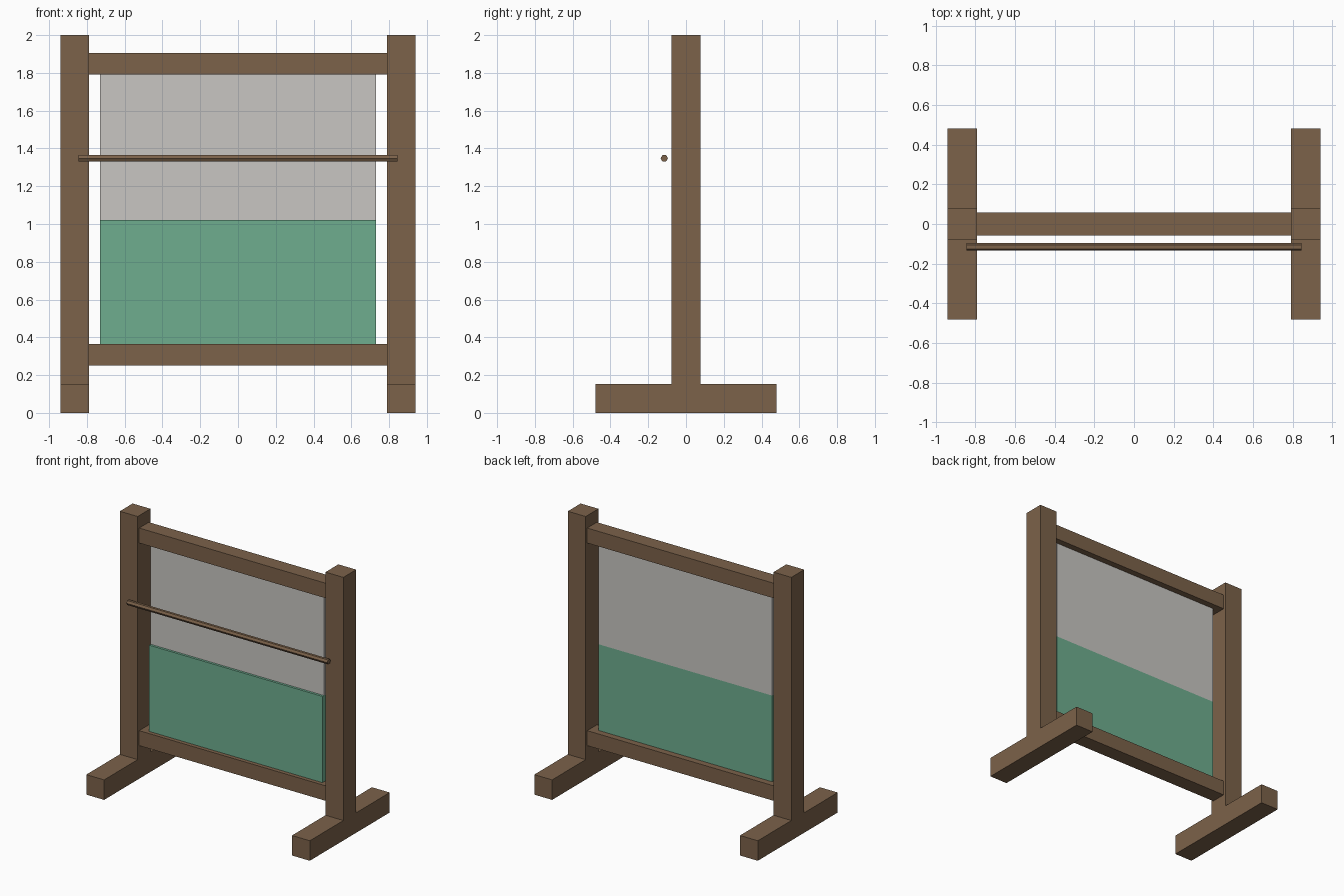
import bpy
import math

if "Cube" in bpy.data.objects:
    bpy.data.objects.remove(bpy.data.objects["Cube"])


def material(name, rgb):
    m = bpy.data.materials.new(name)
    m.diffuse_color = (*rgb, 1)
    m.use_nodes = True
    m.node_tree.nodes["Principled BSDF"].inputs["Base Color"].default_value = m.diffuse_color
    return m


WOOD = material("brown wood", (0.20, 0.122, 0.068))
WARP = material("pale thread", (0.58, 0.565, 0.54))
WEAVE = material("green cloth", (0.156, 0.418, 0.275))


def box(name, lo, hi, mat):
    """Axis-aligned box between two corners."""
    centre = [(a + b) / 2 for a, b in zip(lo, hi)]
    bpy.ops.mesh.primitive_cube_add(size=1, location=centre)
    ob = bpy.context.object
    ob.name = name
    ob.scale = [b - a for a, b in zip(lo, hi)]
    bpy.ops.object.transform_apply(location=False, rotation=False, scale=True)
    ob.data.materials.append(mat)
    return ob


# Side posts standing on long feet
for side, x in (("left", -0.865), ("right", 0.865)):
    box(side + "_foot", (x - 0.075, -0.48, 0), (x + 0.075, 0.48, 0.152), WOOD)
    box(side + "_post", (x - 0.075, -0.077, 0.152), (x + 0.075, 0.077, 2.0), WOOD)

# Cross beams between the posts
for name, z in (("lower_beam", 0.308), ("upper_beam", 1.848)):
    box(name, (-0.79, -0.058, z - 0.057), (0.79, 0.058, z + 0.057), WOOD)

# Stretched threads, and the woven cloth that fills their lower part
box("warp_threads", (-0.73, -0.01, 1.02), (0.73, 0.01, 1.791), WARP)
box("woven_cloth", (-0.73, -0.028, 0.365), (0.73, 0.01, 1.02), WEAVE)

# Six-sided rod in front of the posts
bpy.ops.mesh.primitive_cylinder_add(vertices=6, radius=0.0195, depth=1.69,
                                    location=(0, -0.115, 1.348),
                                    rotation=(0, math.pi / 2, 0))
rod = bpy.context.object
rod.name = "heddle_rod"
rod.data.materials.append(WOOD)
